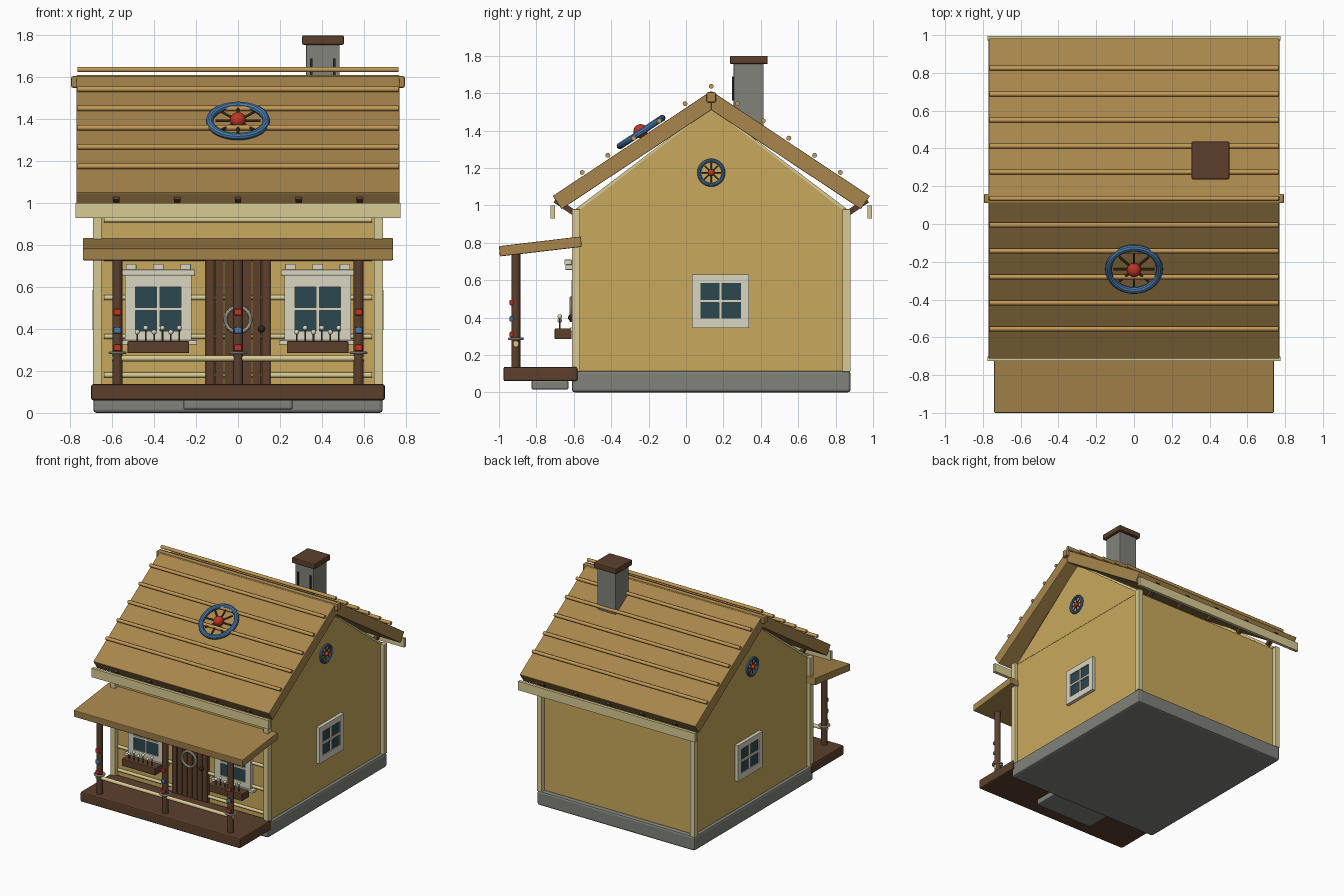
import bpy, bmesh
from math import radians, pi, cos, sin
from mathutils import Vector, Matrix

if "Cube" in bpy.data.objects:
    bpy.data.objects.remove(bpy.data.objects["Cube"])

MATS = {}
COL = dict(wall="C9A95C", roof="A8864C", batten="C49A56", cream="D9CB94", wood="5C402C", frame="DAD6C2",
           glass="2B4750", blue="4A7CAE", red="C23524", stone="80827A", dark="2A2622", green="3E5A34")


def mat(key):
    if key not in MATS:
        m = bpy.data.materials.new(key)
        rgb = [int(COL[key][i:i + 2], 16) / 255 for i in (0, 2, 4)]
        m.diffuse_color = [((c + .055) / 1.055) ** 2.4 for c in rgb] + [1]
        m.use_nodes = True
        m.node_tree.nodes["Principled BSDF"].inputs["Base Color"].default_value = m.diffuse_color
        MATS[key] = m
    return MATS[key]


def make(name, bm, color, bevel=0, smooth=False):
    bmesh.ops.recalc_face_normals(bm, faces=bm.faces)
    me = bpy.data.meshes.new(name)
    bm.to_mesh(me)
    bm.free()
    ob = bpy.data.objects.new(name, me)
    bpy.context.collection.objects.link(ob)
    me.materials.append(mat(color))
    if smooth:
        me.shade_smooth()
        bpy.context.view_layer.objects.active = ob
        bpy.ops.object.select_all(action='DESELECT')
        ob.select_set(True)
        bpy.ops.object.shade_smooth_by_angle(angle=radians(35))
    if bevel:
        b = ob.modifiers.new("bevel", 'BEVEL')
        b.width, b.segments = bevel, 2
    return ob


def box(name, x, y, z, color, bevel=0, tilt=0):
    """Box from (min, max) ranges, optionally tilted about x at its centre."""
    bm = bmesh.new()
    size = [r[1] - r[0] for r in (x, y, z)]
    mid = Vector([(r[0] + r[1]) / 2 for r in (x, y, z)])
    bmesh.ops.create_cube(bm, size=1, matrix=Matrix.Translation(mid) @ Matrix.Rotation(tilt, 4, 'X')
                          @ Matrix.Diagonal((*size, 1)))
    return make(name, bm, color, bevel)


def rod(name, a, b, r, color, seg=16):
    a, b = Vector(a), Vector(b)
    d = b - a
    bm = bmesh.new()
    bmesh.ops.create_cone(bm, cap_ends=True, segments=seg, radius1=r, radius2=r, depth=d.length,
                          matrix=Matrix.Translation((a + b) / 2) @ d.to_track_quat('Z', 'Y').to_matrix().to_4x4())
    return make(name, bm, color, smooth=True)


def ball(name, p, r, color):
    bm = bmesh.new()
    bmesh.ops.create_uvsphere(bm, u_segments=16, v_segments=10, radius=r, matrix=Matrix.Translation(p))
    return make(name, bm, color, smooth=True)


def ring(name, m, R, r, color):
    bm = bmesh.new()
    n, k = 32, 10
    v = [[bm.verts.new(m @ Vector(((R + r * cos(2 * pi * j / k)) * cos(2 * pi * i / n),
                                   (R + r * cos(2 * pi * j / k)) * sin(2 * pi * i / n),
                                   r * sin(2 * pi * j / k)))) for j in range(k)] for i in range(n)]
    for i in range(n):
        for j in range(k):
            i2, j2 = (i + 1) % n, (j + 1) % k
            bm.faces.new((v[i][j], v[i2][j], v[i2][j2], v[i][j2]))
    return make(name, bm, color, smooth=True)


def prism(name, yz, x0, x1, color, bevel=0):
    bm = bmesh.new()
    f = bm.faces.new([bm.verts.new((x0, y, z)) for y, z in yz])
    g = bmesh.ops.extrude_face_region(bm, geom=[f])
    bmesh.ops.translate(bm, vec=(x1 - x0, 0, 0), verts=[e for e in g['geom'] if isinstance(e, bmesh.types.BMVert)])
    return make(name, bm, color, bevel)


def wheel(name, m, R, r, hub):
    ring(name + "_rim", m, R, r, "blue")
    for i in range(8):
        d = Vector((cos(i * pi / 4), sin(i * pi / 4), 0))
        rod(name + "_spoke", m @ (d * hub), m @ (d * R * .8), r * .35, "wood", 8)
    ball(name + "_hub", m @ Vector((0, 0, r * .3)), hub, "red")


def window(name, m, w, z0, z1, gw, g0, g1):
    """Framed window in a local frame: x across, y outward, z up."""
    parts = [((-w, w), (-.01, .02), (z0, g0), "frame"), ((-w, w), (-.01, .02), (g1, z1), "frame"),
             ((-w, -gw), (-.01, .02), (g0, g1), "frame"), ((gw, w), (-.01, .02), (g0, g1), "frame"),
             ((-gw, gw), (-.01, .012), (g0, g1), "glass"), ((-.008, .008), (0, .022), (g0, g1), "frame"),
             ((-gw, gw), (0, .022), ((g0 + g1) / 2 - .008, (g0 + g1) / 2 + .008), "frame")]
    for x, y, z, c in parts:
        box(name + ("_pane" if c == "glass" else "_frame"), x, y, z, c).matrix_world = m


CY = .135  # house centre line in y

# Foundation, walls, corner posts
box("foundation", (-.69, .69), (-.61, .88), (0, .115), "stone", .015)
box("walls", (-.665, .665), (-.575, .845), (.11, .97), "wall")
for sx in (-1, 1):
    for y in (-.588, .858):
        box("corner_post", (sx * .67 - .022, sx * .67 + .022), (y - .022, y + .022), (.11, .98), "cream", .004)
    # Gable, gable trim, gable wheel, side window
    prism("gable", [(-.575, .97), (.845, .97), (CY, 1.52)], sx * .635, sx * .667, "wall")
    for s in (-1, 1):
        prism("gable_trim", [(CY + s * .74, .97), (CY + s * .70, .97), (CY, 1.51), (CY, 1.53)],
              sx * .64, sx * .66, "cream")
    side = Matrix.Rotation(sx * pi / 2, 4, 'Y')
    wheel("gable_wheel", Matrix.Translation((sx * .677, CY, 1.175)) @ side, .065, .01, .018)
    window("side_window", Matrix.Translation((sx * .672, .185, 0)) @ Matrix.Rotation(-sx * pi / 2, 4, 'Z'),
           .153, .345, .63, .108, .395, .585)

# Horizontal siding rolls on the front
for i in range(5):
    z = .18 + .185 * i
    rod("siding_roll", (-.64, -.585, z), (.64, -.585, z), .012, "cream", 12)

# Main roof: slabs, battens, eave boards, rafter tails
for s in (-1, 1):
    prism("roof_slab", [(CY, 1.612), (CY + s * .848, 1.05), (CY + s * .80, .98), (CY, 1.51)], -.77, .77, "roof", .004)
    for i in range(5):
        d = .14 + .1375 * i
        z = 1.637 - d * .668
        rod("roof_batten", (-.765, CY + s * d, z), (.765, CY + s * d, z), .013, "batten", 12)
    y = CY + s * .848
    box("eave_board", (-.775, .775), (y - .012, y + .012), (.93, 1.0), "cream")
    for i in range(-2, 3):
        x = i * .29
        box("rafter_tail", (x - .015, x + .015), (CY + s * .785 - .06, CY + s * .785 + .06), (.98, 1.01),
            "wood", 0, s * radians(34))
rod("ridge_batten", (-.765, CY, 1.637), (.765, CY, 1.637), .013, "batten", 12)
box("ridge_beam", (-.795, .795), (CY - .025, CY + .025), (1.55, 1.605), "roof", .008)
wheel("roof_wheel", Matrix.Translation((0, -.24, 1.392)) @ Matrix.Rotation(radians(33.5), 4, 'X'), .135, .018, .038)

# Chimney
box("chimney", (.325, .485), (.255, .415), (1.35, 1.76), "stone", .004)
box("chimney_cap", (.305, .505), (.235, .437), (1.755, 1.8), "wood", .008)
for x in (.35, .46):
    box("chimney_slot", (x - .006, x + .006), (.247, .26), (1.56, 1.69), "dark")

# Porch deck, step, roof, rail
box("porch_deck", (-.7, .7), (-.976, -.58), (.06, .137), "wood", .01)
box("porch_step", (-.26, .26), (-.826, -.628), (.015, .065), "stone", .01)
prism("porch_roof", [(-1, .782), (-.995, .727), (-.558, .778), (-.562, .834)], -.74, .74, "roof", .005)
rod("porch_rail", (-.6, -.91, .26), (.6, -.91, .26), .014, "cream")

# Porch posts with coloured studs and collars
for x in (-.575, 0, .575):
    rod("porch_post", (x, -.91, .13), (x, -.91, .75), .024, "wood")
    ring("post_collar", Matrix.Translation((x, -.91, .287)), .036, .007, "frame")
    for z, c in ((.31, "red"), (.393, "blue"), (.48, "red")):
        box("post_stud", (x - .018, x + .018), (-.943, -.92), (z - .015, z + .015), c, .006)

# Plank door with wreath ring and knob
for i in range(7):
    x = (i - 3) * .0445
    box("door_plank", (x - .0205, x + .0205), (-.605, -.57), (.13, .73), "wood", .003)
ring("door_ring", Matrix.Translation((0, -.615, .445)) @ Matrix.Rotation(pi / 2, 4, 'X'), .06, .009, "frame")
ball("door_knob", (.112, -.615, .4), .016, "dark")

# Front windows with cornice, sill, planter and flowers
for sx in (-.38, .38):
    window("front_window", Matrix.Translation((sx, -.59, 0)) @ Matrix.Rotation(pi, 4, 'Z'),
           .158, .345, .655, .108, .39, .6)
    box("window_cornice", (sx - .175, sx + .175), (-.645, -.575), (.655, .683), "frame", .004)
    for dx in (-.13, 0, .13):
        box("cornice_block", (sx + dx - .025, sx + dx + .025), (-.65, -.61), (.683, .71), "frame", .003)
    box("window_sill", (sx - .185, sx + .185), (-.62, -.575), (.325, .347), "frame", .004)
    box("planter", (sx - .147, sx + .147), (-.702, -.612), (.285, .342), "wood", .005)
    for i in range(6):
        x, z = sx - .1 + .04 * i, (.385, .405)[i % 2]
        rod("flower_stem", (x, -.675, .33), (x, -.675, z), .004, "green", 8)
        ball("flower", (x, -.675, z), .012, "frame")
